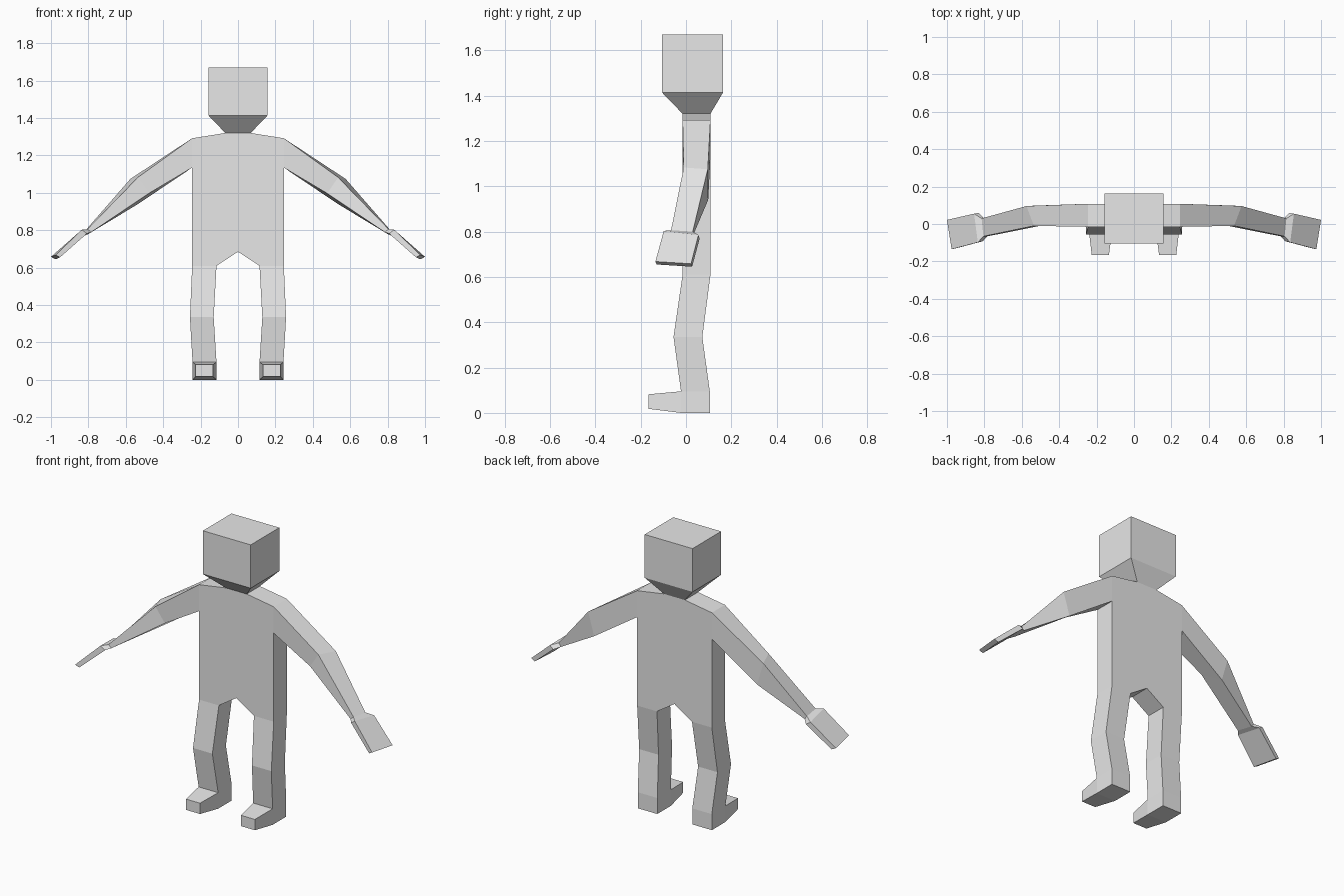
import bpy, bmesh

cube = bpy.data.objects.get("Cube")
if cube:
    bpy.data.objects.remove(cube, do_unlink=True)

# One plain grey for the whole figure
grey = bpy.data.materials.new("plain grey")
grey.use_nodes = True
colour = (0.8, 0.8, 0.8, 1.0)
grey.diffuse_color = colour
grey.node_tree.nodes["Principled BSDF"].inputs["Base Color"].default_value = colour

FRONT, BACK = -0.015, 0.108


def finish(name, bm, mirror=False):
    bmesh.ops.recalc_face_normals(bm, faces=bm.faces[:])
    mesh = bpy.data.meshes.new(name)
    bm.to_mesh(mesh)
    bm.free()
    mesh.materials.append(grey)
    obj = bpy.data.objects.new(name, mesh)
    bpy.context.collection.objects.link(obj)
    if mirror:
        mod = obj.modifiers.new("Mirror", 'MIRROR')
        mod.use_clip = True
    return obj


def loft(name, rings, mirror=False, cap_start=False):
    """Skin a chain of four-cornered rings and close the far end."""
    bm = bmesh.new()
    loops = [[bm.verts.new(p) for p in ring] for ring in rings]
    for a, b in zip(loops, loops[1:]):
        for i in range(4):
            j = (i + 1) % 4
            bm.faces.new((a[i], a[j], b[j], b[i]))
    bm.faces.new(loops[-1])
    if cap_start:
        bm.faces.new(loops[0])
    return finish(name, bm, mirror)


def level(x0, x1, y0, y1, z):
    return [(x0, y0, z), (x1, y0, z), (x1, y1, z), (x0, y1, z)]


# Torso: half outline extruded front to back, open at neck, shoulder and hip
outline = [(0, 1.32), (0.068, 1.32), (0.245, 1.292), (0.245, 1.135),
           (0.245, 0.61), (0.115, 0.61), (0, 0.685)]
walls = (1, 3, 5)
bm = bmesh.new()
front = [bm.verts.new((x, FRONT, z)) for x, z in outline]
back = [bm.verts.new((x, BACK, z)) for x, z in outline]
bm.faces.new(front)
bm.faces.new(back[::-1])
for i in walls:
    bm.faces.new((front[i], back[i], back[i + 1], front[i + 1]))
finish("torso", bm, mirror=True)

# Head: block with a jaw tapering to the neck
loft("head", [level(-0.068, 0.068, FRONT, BACK, 1.32),
              level(-0.157, 0.157, -0.105, 0.163, 1.413),
              level(-0.157, 0.157, -0.105, 0.163, 1.67)])

# Legs: hip, knee, ankle, sole
leg = [level(0.115, 0.245, FRONT, BACK, 0.61),
       level(0.130, 0.257, -0.055, 0.072, 0.335),
       level(0.115, 0.243, -0.022, 0.105, 0.095),
       level(0.115, 0.243, -0.022, 0.105, 0.0)]
loft("legs", leg, mirror=True)

# Feet: tapering block from the ankle forward to the toe
loft("feet", [[(0.115, -0.022, 0.0), (0.243, -0.022, 0.0),
               (0.243, -0.022, 0.095), (0.115, -0.022, 0.095)],
              [(0.134, -0.165, 0.018), (0.226, -0.165, 0.018),
               (0.226, -0.165, 0.082), (0.134, -0.165, 0.082)]], mirror=True)

# Arms: corners run top front, top back, bottom back, bottom front
wrist = [(0.805, -0.066, 0.806), (0.815, 0.030, 0.800),
         (0.800, 0.030, 0.780), (0.785, -0.066, 0.790)]
loft("arms", [
    [(0.245, FRONT, 1.292), (0.245, BACK, 1.292),
     (0.245, BACK, 1.135), (0.245, FRONT, 1.135)],
    [(0.535, -0.010, 1.083), (0.575, 0.096, 1.075),
     (0.535, 0.098, 0.940), (0.477, -0.005, 0.997)],
    wrist], mirror=True)

# Hands: flare at the wrist, then a flat paddle
loft("hands", [
    wrist,
    [(0.835, -0.098, 0.803), (0.855, 0.055, 0.785),
     (0.830, 0.060, 0.768), (0.808, -0.092, 0.782)],
    [(0.975, -0.135, 0.668), (1.000, 0.022, 0.658),
     (0.975, 0.027, 0.645), (0.952, -0.130, 0.655)]], mirror=True)
